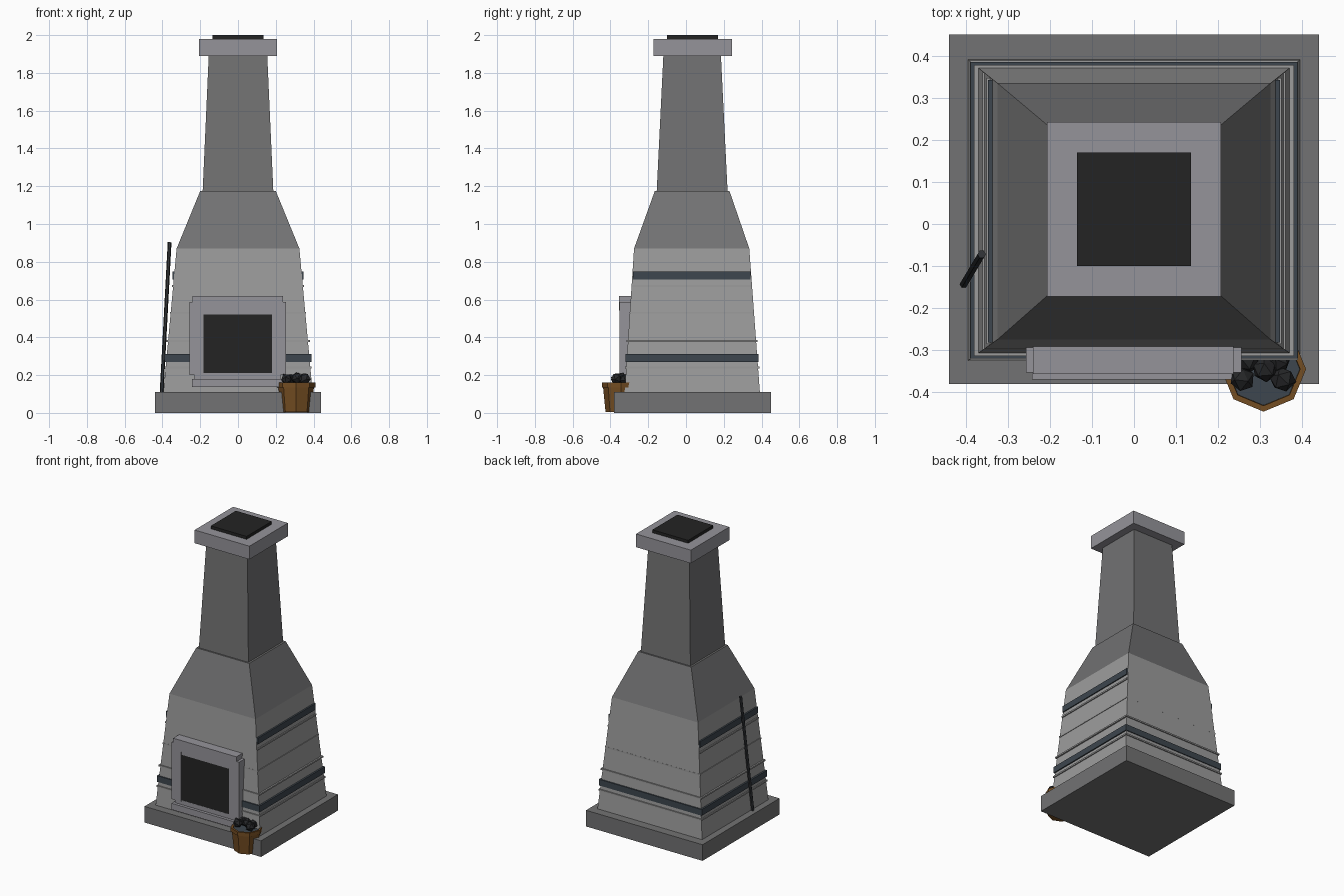
import bpy, bmesh, math, random
from mathutils import Vector

random.seed(4)
cube = bpy.data.objects.get("Cube")
if cube:
    bpy.data.objects.remove(cube, do_unlink=True)


def material(name, srgb):
    """Flat colour given as 0-255 sRGB, stored linear."""
    lin = [((c / 255 + 0.055) / 1.055) ** 2.4 for c in srgb]
    m = bpy.data.materials.new(name)
    m.use_nodes = True
    m.diffuse_color = (*lin, 1)
    m.node_tree.nodes["Principled BSDF"].inputs["Base Color"].default_value = (*lin, 1)
    return m


pale_stone = material("pale stone", (156, 156, 156))
dark_stone = material("dark stone", (114, 114, 115))
trim_stone = material("trim stone", (149, 148, 154))
slate = material("slate", (61, 70, 78))
soot = material("soot", (36, 36, 36))
coal_black = material("coal black", (38, 39, 41))
iron = material("iron", (50, 53, 56))
wood = material("wood", (116, 77, 34))


def finish(name, bm, mat):
    bmesh.ops.recalc_face_normals(bm, faces=bm.faces)
    mesh = bpy.data.meshes.new(name)
    bm.to_mesh(mesh)
    bm.free()
    mesh.materials.append(mat)
    obj = bpy.data.objects.new(name, mesh)
    bpy.context.collection.objects.link(obj)
    return obj


def loft(name, rings, mat):
    """Skin a stack of equal point rings and close both ends."""
    bm = bmesh.new()
    loops = [[bm.verts.new(p) for p in ring] for ring in rings]
    for a, b in zip(loops, loops[1:]):
        for i in range(len(a)):
            j = (i + 1) % len(a)
            bm.faces.new((a[i], a[j], b[j], b[i]))
    bm.faces.new(loops[0])
    bm.faces.new(loops[-1])
    return finish(name, bm, mat)


def rect(hx, y0, y1, z):
    return [(-hx, y0, z), (hx, y0, z), (hx, y1, z), (-hx, y1, z)]


def box(name, x, y, z, mat):
    mid = (x[0] + x[1]) / 2
    obj = loft(name, [rect((x[1] - x[0]) / 2, *y, h) for h in z], mat)
    obj.location.x = mid
    return obj


# Stone mass, bottom to top
BOTTOM, TOP = (0.395, -0.325, 0.391, 0.11), (0.325, -0.275, 0.335, 0.87)
box("plinth", (-0.44, 0.44), (-0.38, 0.45), (0, 0.11), dark_stone)
loft("body", [rect(*BOTTOM), rect(*TOP)], pale_stone)
loft("hood", [rect(*TOP), rect(0.2, -0.165, 0.23, 1.175)], dark_stone)
loft("chimney", [rect(0.187, -0.155, 0.22, 1.175), rect(0.155, -0.12, 0.185, 1.89)], dark_stone)
box("chimney_cap", (-0.207, 0.207), (-0.172, 0.243), (1.89, 1.98), trim_stone)
box("flue_cover", (-0.135, 0.135), (-0.1, 0.17), (1.98, 2), soot)


def band(name, z, half, out, out_y, mat):
    """Straight-sided course standing proud of the sloping body."""
    t = (z - BOTTOM[3]) / (TOP[3] - BOTTOM[3])
    hx, y0, y1 = (a + (b - a) * t for a, b in zip(BOTTOM[:3], TOP[:3]))
    return box(name, (-hx - out, hx + out), (y0 - out_y, y1 + out_y), (z - half, z + half), mat)


# Courses around the body; the upper ones show on the two sides only
band("lower_slate_band", 0.29, 0.021, 0.01, 0.007, slate)
band("upper_slate_band", 0.727, 0.021, 0.009, -0.003, slate)
band("lowest_course", 0.24, 0.005, 0.007, 0.007, pale_stone)
band("low_course", 0.38, 0.005, 0.01, 0.007, pale_stone)
band("middle_course", 0.53, 0.005, 0.004, 0.0005, pale_stone)
band("high_course", 0.672, 0.005, 0.007, -0.003, pale_stone)

# Fireplace surround and opening
for side, x in (("right", (-0.257, -0.183)), ("left", (0.18, 0.255))):
    box(side + "_post", x, (-0.353, -0.28), (0.2, 0.587), trim_stone)
box("lintel", (-0.24, 0.237), (-0.356, -0.28), (0.543, 0.62), trim_stone)
box("lintel_strip", (-0.185, 0.18), (-0.35, -0.28), (0.52, 0.545), trim_stone)
box("hearth_sill", (-0.243, 0.237), (-0.37, -0.29), (0.137, 0.18), trim_stone)
box("sill_block", (-0.23, 0.225), (-0.35, -0.29), (0.18, 0.21), trim_stone)
box("fire_opening", (-0.184, 0.18), (-0.349, -0.28), (0.21, 0.52), soot)

# Tapered eight-sided bucket with a lip
BX, BY = 0.308, -0.345


def octagon(r, z):
    return [(BX + r * math.sin(math.tau * i / 8), BY - r * math.cos(math.tau * i / 8), z)
            for i in range(8)]


loft("bucket", [octagon(r, z) for r, z in
                ((0.081, 0.005), (0.094, 0.135), (0.101, 0.135), (0.101, 0.16),
                 (0.087, 0.16), (0.086, 0.148))], wood)
loft("bucket_filling", [octagon(0.086, 0.146), octagon(0.086, 0.152)], slate)

# Coal lumps
lumps = ((-0.052, -0.022, 0.178), (0.004, 0.0, 0.184), (0.046, -0.024, 0.18), (0.035, 0.02, 0.178),
         (-0.035, 0.02, 0.178))
for n, (dx, dy, z) in enumerate(lumps, 1):
    bm = bmesh.new()
    bmesh.ops.create_icosphere(bm, subdivisions=1, radius=0.031)
    for v in bm.verts:
        v.co *= random.uniform(0.9, 1.08)
    lump = finish(f"coal_lump_{n}", bm, coal_black)
    lump.location = (BX + dx, BY + dy, z)
    lump.rotation_euler = [random.uniform(0, 3) for _ in range(3)]

# Poker leaning on the side
foot, tip = Vector((-0.41, -0.152, 0.003)), Vector((-0.362, -0.072, 0.903))
bm = bmesh.new()
bmesh.ops.create_cone(bm, cap_ends=True, segments=6, radius1=0.01, radius2=0.01,
                      depth=(tip - foot).length)
poker = finish("poker", bm, iron)
poker.location = (foot + tip) / 2
poker.rotation_mode = "QUATERNION"
poker.rotation_quaternion = (tip - foot).to_track_quat("Z", "Y")
